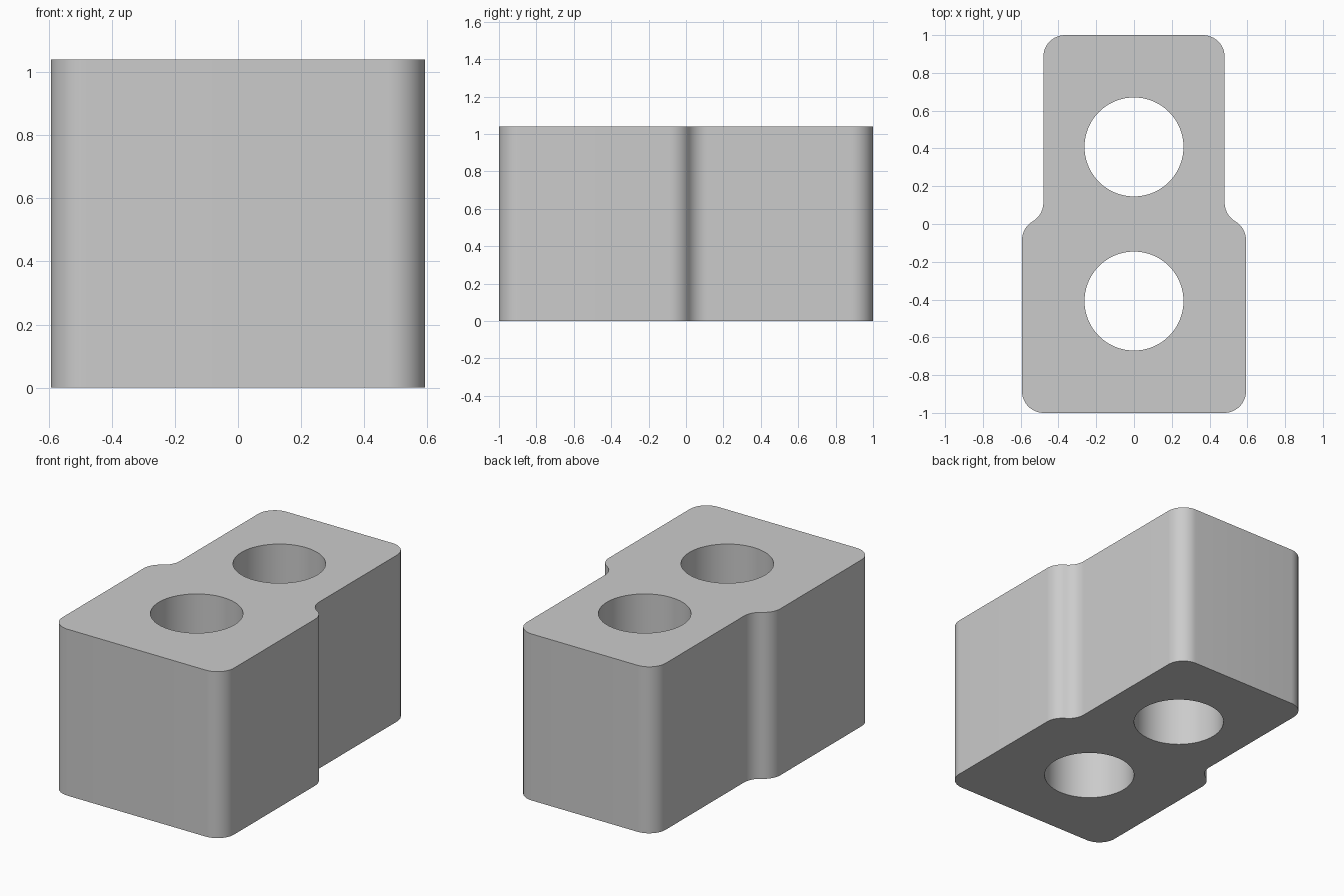
import bpy, bmesh
from math import sin, cos, pi, radians, acos
from mathutils import Vector

cube = bpy.data.objects.get("Cube")
if cube:
    bpy.data.objects.remove(cube, do_unlink=True)

HEIGHT = 1.04
FRONT_W, BACK_W = 0.593, 0.48     # half widths
R = 0.115                         # corner radius
HOLE_R, HOLE_Y = 0.262, 0.408
STEP_Y = 0.014                    # middle of the shoulder

grey = bpy.data.materials.new("Light grey")
grey.use_nodes = True
grey.diffuse_color = (0.6, 0.6, 0.6, 1)
grey.node_tree.nodes["Principled BSDF"].inputs["Base Color"].default_value = grey.diffuse_color


def arc(cx, cy, r, start, end, steps=12):
    """Points along an arc, angles in radians."""
    angles = [start + (end - start) * i / steps for i in range(steps + 1)]
    return [Vector((cx + r * cos(a), cy + r * sin(a), 0)) for a in angles]


def add_loop(bm, points):
    verts = [bm.verts.new(p) for p in points]
    for a, b in zip(verts, verts[1:] + verts[:1]):
        bm.edges.new((a, b))


# Right half of the outline: front corner, S-shaped shoulder, back corner
turn = acos(1 - (FRONT_W - BACK_W) / (2 * R))
rise = R * sin(turn)
half = arc(FRONT_W - R, R - 1, R, -pi / 2, 0)
half += arc(FRONT_W - R, STEP_Y - rise, R, 0, turn)
half += arc(BACK_W + R, STEP_Y + rise, R, pi + turn, pi)[1:]
half += arc(BACK_W - R, 1 - R, R, 0, pi / 2)
mirrored = [Vector((-p.x, p.y, 0)) for p in reversed(half)]

# Flat profile with two round holes, extruded upward
bm = bmesh.new()
add_loop(bm, half + mirrored)
for y in (-HOLE_Y, HOLE_Y):
    add_loop(bm, arc(0, y, HOLE_R, 0, 2 * pi, 72)[:-1])
bmesh.ops.triangle_fill(bm, use_beauty=True, edges=bm.edges[:], normal=(0, 0, 1))
result = bmesh.ops.extrude_face_region(bm, geom=bm.faces[:], use_keep_orig=True)
top = [g for g in result["geom"] if isinstance(g, bmesh.types.BMVert)]
bmesh.ops.translate(bm, verts=top, vec=(0, 0, HEIGHT))
bmesh.ops.recalc_face_normals(bm, faces=bm.faces[:])
bmesh.ops.dissolve_limit(bm, angle_limit=radians(0.1), verts=bm.verts[:], edges=bm.edges[:])

mesh = bpy.data.meshes.new("stepped_block")
bm.to_mesh(mesh)
bm.free()
mesh.materials.append(grey)
block = bpy.data.objects.new("stepped_block", mesh)
bpy.context.collection.objects.link(block)

# Smooth rounded walls, sharp rims
bpy.ops.object.select_all(action='DESELECT')
block.select_set(True)
bpy.context.view_layer.objects.active = block
bpy.ops.object.shade_smooth_by_angle(angle=radians(30))
